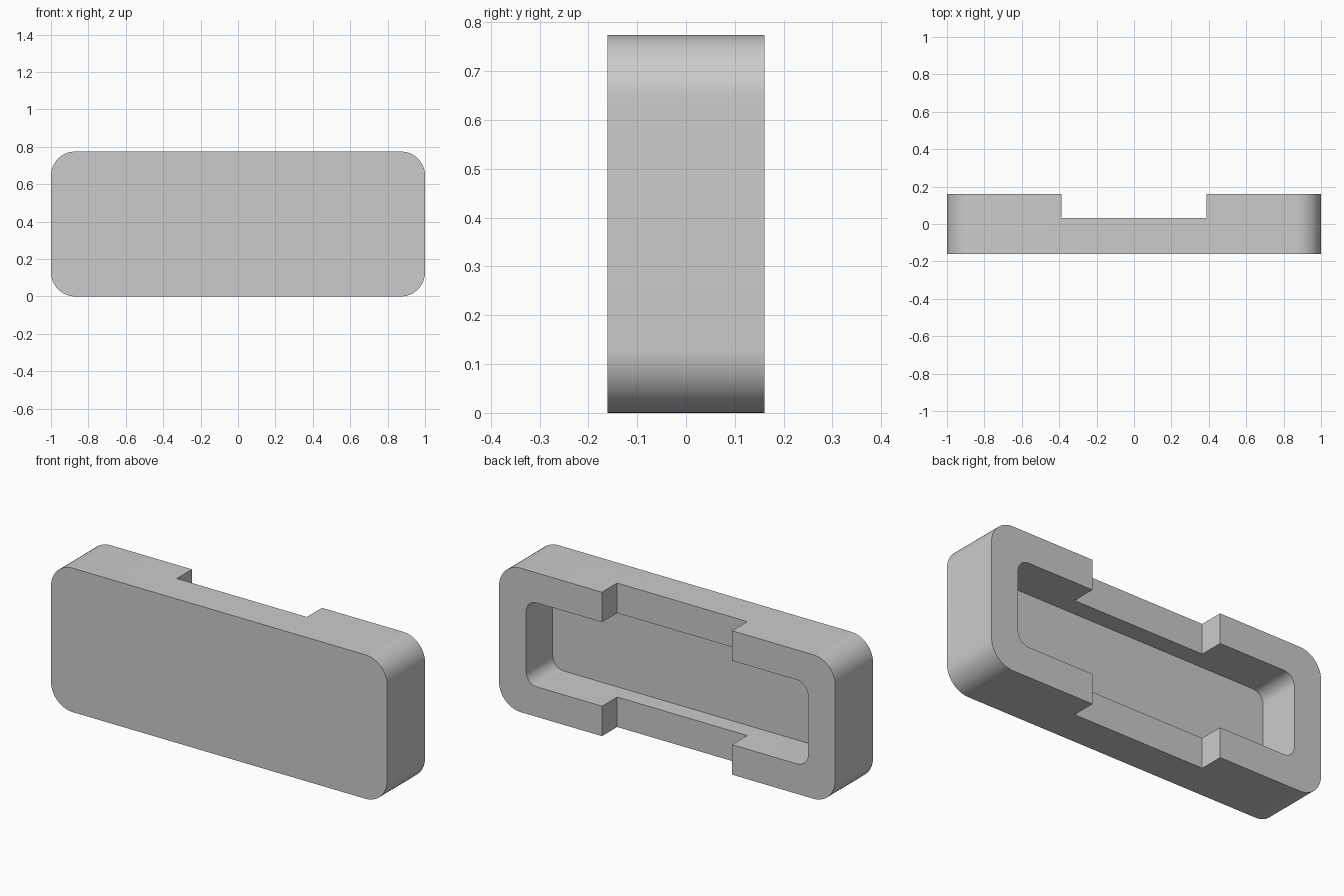
import bpy, bmesh, math

cube = bpy.data.objects.get("Cube")
if cube:
    bpy.data.objects.remove(cube, do_unlink=True)

U = 2 / 15.5            # design module
HEIGHT = 6 * U
BACK = 1.25 * U         # half of the body depth

grey = bpy.data.materials.new("light grey")
grey.use_nodes = True
grey.diffuse_color = (0.6, 0.6, 0.6, 1)
grey.node_tree.nodes["Principled BSDF"].inputs["Base Color"].default_value = (0.6, 0.6, 0.6, 1)


def rounded_block(name, half_x, half_z, radius, y0, y1, steps=16):
    """Rounded rectangle in the xz plane, extruded from y0 to y1."""
    bm = bmesh.new()
    ring = []
    for i, (sx, sz) in enumerate([(1, 1), (-1, 1), (-1, -1), (1, -1)]):
        for s in range(steps + 1 if radius else 1):
            a = math.pi / 2 * (i + s / steps)
            ring.append(bm.verts.new((sx * (half_x - radius) + radius * math.cos(a), y0,
                                      HEIGHT / 2 + sz * (half_z - radius) + radius * math.sin(a))))
    face = bm.faces.new(ring)
    side = bmesh.ops.extrude_face_region(bm, geom=[face])["geom"]
    bmesh.ops.translate(bm, vec=(0, y1 - y0, 0),
                        verts=[g for g in side if isinstance(g, bmesh.types.BMVert)])
    bmesh.ops.recalc_face_normals(bm, faces=bm.faces)
    mesh = bpy.data.meshes.new(name)
    bm.to_mesh(mesh)
    bm.free()
    mesh.materials.append(grey)
    obj = bpy.data.objects.new(name, mesh)
    bpy.context.collection.objects.link(obj)
    return obj


# Body, its rear cavity, and the slot across the rim
body = rounded_block("tray_body", 1, HEIGHT / 2, U, -BACK, BACK)
cavity = rounded_block("cavity_cutter", 6.5 * U, 1.75 * U, U / 2, -U / 2, BACK + U)
slot = rounded_block("slot_cutter", 3 * U, HEIGHT, 0, U / 4, BACK + 2 * U)

bpy.ops.object.select_all(action="DESELECT")
bpy.context.view_layer.objects.active = body
body.select_set(True)
for cutter in (cavity, slot):
    cutter.hide_render = True
    mod = body.modifiers.new(cutter.name, "BOOLEAN")
    mod.operation = "DIFFERENCE"
    mod.solver = "EXACT"
    mod.object = cutter
    bpy.ops.object.modifier_apply(modifier=mod.name)
    bpy.data.objects.remove(cutter, do_unlink=True)

bpy.ops.object.shade_smooth_by_angle(angle=math.radians(30))
